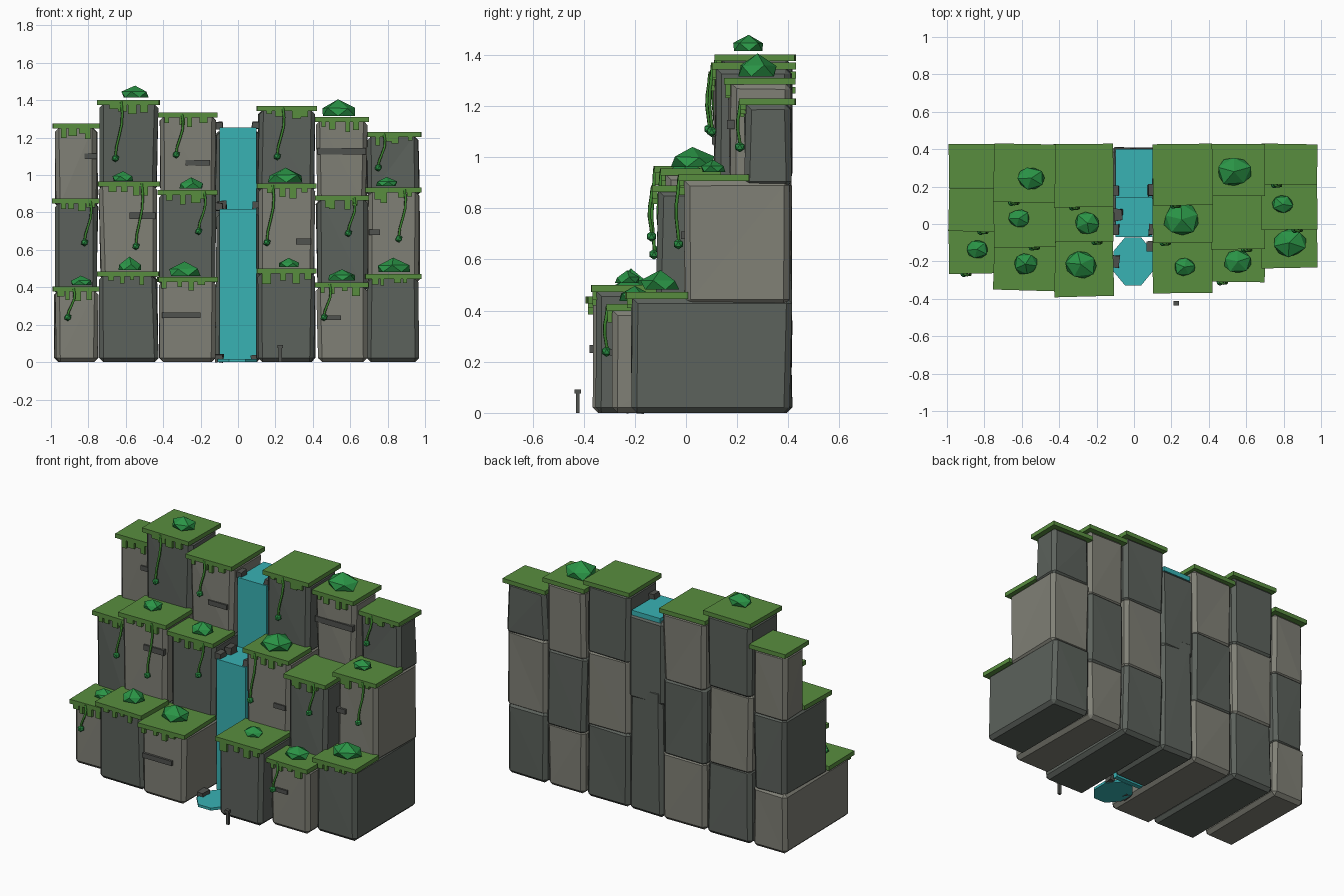
import bpy, bmesh, math, random
from mathutils import Vector, Matrix

if "Cube" in bpy.data.objects:
    bpy.data.objects.remove(bpy.data.objects["Cube"])

random.seed(4)

def material(name, r, g, b):
    m = bpy.data.materials.new(name)
    lin = [((c / 255 + 0.055) / 1.055) ** 2.4 for c in (r, g, b)]
    m.diffuse_color = (*lin, 1)
    m.use_nodes = True
    m.node_tree.nodes["Principled BSDF"].inputs["Base Color"].default_value = m.diffuse_color
    return m

LIGHT = material("light_stone", 128, 128, 118)
DARK = material("dark_stone", 92, 98, 92)
CRACK = material("crack_stone", 80, 82, 78)
MOSS = material("moss", 88, 141, 63)
BUSH = material("bush_green", 42, 148, 70)
VINE = material("vine_green", 64, 140, 50)
WATER = material("water", 56, 178, 180)

def finish(bm, name, mat):
    bmesh.ops.recalc_face_normals(bm, faces=bm.faces[:])
    me = bpy.data.meshes.new(name)
    bm.to_mesh(me)
    bm.free()
    me.materials.append(mat)
    ob = bpy.data.objects.new(name, me)
    bpy.context.collection.objects.link(ob)
    return ob

def add_box(bm, x0, x1, y0, y1, z0, z1, jitter=0.0):
    mat = Matrix.Translation(((x0 + x1) / 2, (y0 + y1) / 2, (z0 + z1) / 2)) @ \
        Matrix.Diagonal((x1 - x0, y1 - y0, z1 - z0, 1))
    verts = bmesh.ops.create_cube(bm, size=1, matrix=mat)["verts"]
    for v in verts:
        v.co += Vector([random.uniform(-jitter, jitter) for _ in range(3)])
    return verts

def box(name, mat, *dims, jitter=0.0):
    bm = bmesh.new()
    add_box(bm, *dims, jitter=jitter)
    return finish(bm, name, mat)

def stone_block(name, mat, x0, x1, y0, y1, z0, z1, chamfer=0.022):
    """Rough block: jittered corners, chamfered everywhere but the front top."""
    bm = bmesh.new()
    verts = add_box(bm, x0, x1, y0, y1, z0, z1)
    for v in verts:
        v.co.x += random.uniform(-0.008, 0.008)
        v.co.y += random.uniform(-0.006, 0.008)
        if v.co.z > (z0 + z1) / 2:
            v.co.z -= random.uniform(0, 0.004)
    top_front = [e for e in bm.edges if all(v.co.z > z1 - 0.03 and v.co.y < y0 + 0.05 for v in e.verts)]
    bmesh.ops.bevel(bm, geom=[e for e in bm.edges if e not in top_front],
                    offset=chamfer, segments=1, affect='EDGES')
    bmesh.ops.triangulate(bm, faces=[f for f in bm.faces if len(f.verts) > 3])
    for v in bm.verts:
        v.co.z = max(v.co.z, 0)
    return finish(bm, name, mat)

# Cliff columns: x range, then (front y, top z) of each tier
COLUMNS = [
    (-0.99, -0.74, ((-0.265, 0.405), (-0.04, 0.875), (0.19, 1.275))),
    (-0.75, -0.42, ((-0.355, 0.485), (-0.125, 0.965), (0.115, 1.402))),
    (-0.43, -0.11, ((-0.388, 0.455), (-0.095, 0.92), (0.09, 1.335))),
    (0.10, 0.42, ((-0.37, 0.50), (-0.10, 0.955), (0.10, 1.37))),
    (0.41, 0.70, ((-0.31, 0.425), (-0.135, 0.89), (0.15, 1.31))),
    (0.68, 0.98, ((-0.235, 0.472), (-0.03, 0.933), (0.21, 1.23))),
]

for c, (x0, x1, tiers) in enumerate(COLUMNS):
    for t, (front, top) in enumerate(tiers):
        floor = 0 if t == 0 else tiers[t - 1][1] - 0.05
        mat = LIGHT if (c + t) % 2 == 0 else DARK
        tag = f"{c + 1}_{t + 1}"
        stone_block("cliff_block_" + tag, mat, x0 + 0.012, x1 - 0.012,
                    front + 0.02, 0.41, floor, top - 0.02)
        # mossy cap reaches back under the next tier
        back = tiers[t + 1][0] + 0.035 if t < 2 else 0.428
        bm = bmesh.new()
        cap = add_box(bm, x0, x1, front, back, top - 0.027, top)
        bmesh.ops.rotate(bm, verts=cap, cent=((x0 + x1) / 2, (front + back) / 2, top),
                         matrix=Matrix.Rotation(random.uniform(-0.03, 0.03), 3, 'Z'))
        # ragged drips on the front lip
        for k in range(4):
            w = random.uniform(0.02, 0.05)
            px = x0 + (x1 - x0 - 0.06) * (k + random.uniform(0.1, 0.8)) / 4 + 0.01
            add_box(bm, px, px + w, front + 0.004, front + 0.024,
                    top - 0.027 - random.uniform(0.015, 0.055), top - 0.015)
        finish(bm, "moss_cap_" + tag, MOSS)

# Horizontal cracks: column, tier, x range, z range
for c, t, x0, x1, z0, z1 in [
        (0, 2, -0.82, -0.755, 1.085, 1.115), (2, 2, -0.28, -0.15, 1.05, 1.08),
        (4, 2, 0.425, 0.685, 1.11, 1.145), (1, 1, -0.58, -0.44, 0.765, 0.80),
        (3, 1, 0.31, 0.39, 0.63, 0.66), (5, 1, 0.70, 0.76, 0.68, 0.71),
        (2, 0, -0.405, -0.20, 0.235, 0.265), (4, 0, 0.47, 0.55, 0.225, 0.25)]:
    y = COLUMNS[c][2][t][0] + 0.02
    box("crack", CRACK, x0, x1, y - 0.009, y + 0.02, z0, z1)

# Hanging vines: column, tier, x, bottom z
for c, t, x, low in [
        (1, 2, -0.645, 1.09), (2, 2, -0.32, 1.11), (3, 2, 0.22, 1.10), (5, 2, 0.76, 1.04),
        (0, 1, -0.81, 0.64), (1, 1, -0.535, 0.62), (2, 1, -0.20, 0.70),
        (3, 1, 0.165, 0.64), (4, 1, 0.60, 0.69), (5, 1, 0.87, 0.66),
        (0, 0, -0.90, 0.24), (4, 0, 0.47, 0.24)]:
    front, top = COLUMNS[c][2][t]
    cu = bpy.data.curves.new("vine", 'CURVE')
    cu.dimensions = '3D'
    cu.bevel_depth = 0.008
    cu.bevel_resolution = 0
    cu.use_fill_caps = True
    sp = cu.splines.new('POLY')
    sp.points.add(5)
    for i, p in enumerate(sp.points):
        f = i / 5
        p.co = (x + 0.012 * math.sin(f * 5) + 0.02 * (1 - f), front - 0.003 + 0.006 * math.cos(f * 6),
                top - 0.01 + (low - top + 0.01) * f, 1)
    cu.materials.append(VINE)
    bpy.context.collection.objects.link(bpy.data.objects.new("vine", cu))
    bm = bmesh.new()
    bmesh.ops.create_icosphere(bm, subdivisions=1, radius=0.021,
                               matrix=Matrix.Translation((x - 0.01, front, low)))
    finish(bm, "vine_bud", BUSH)

# Faceted bushes: x, y, base z, radius, height
for x, y, z, r, h in [
        (-0.55, 0.245, 1.418, 0.072, 0.06), (0.535, 0.28, 1.32, 0.095, 0.085),
        (-0.615, 0.03, 0.972, 0.058, 0.05), (-0.25, 0.005, 0.93, 0.07, 0.06),
        (0.255, 0.025, 0.965, 0.098, 0.078), (0.795, 0.105, 0.945, 0.058, 0.046),
        (-0.84, -0.135, 0.415, 0.06, 0.047), (-0.58, -0.215, 0.495, 0.068, 0.065),
        (-0.285, -0.215, 0.465, 0.09, 0.075), (0.27, -0.23, 0.51, 0.058, 0.045),
        (0.555, -0.20, 0.44, 0.078, 0.06), (0.83, -0.10, 0.485, 0.09, 0.07)]:
    bm = bmesh.new()
    bmesh.ops.create_icosphere(bm, subdivisions=1, radius=1)
    bmesh.ops.rotate(bm, verts=bm.verts[:], matrix=Matrix.Rotation(random.uniform(0, 6), 3, 'Z'))
    for v in bm.verts:
        v.co *= random.uniform(0.92, 1.08)
        v.co = Vector((x + v.co.x * r * 1.08, y + v.co.y * r * 0.92, z + max(v.co.z, -0.05) * h))
    finish(bm, "bush", BUSH)

# Stone core behind the waterfall
stone_block("gorge_core_lower", DARK, -0.12, 0.12, -0.045, 0.405, 0, 0.80)
stone_block("gorge_core_upper", DARK, -0.12, 0.12, 0.165, 0.405, 0.70, 1.235)

# Waterfall sheets: front y, back y, bottom z, top z
for name, y0, y1, z0, z1 in [("lower", -0.07, 0.16, 0, 0.82), ("upper", 0.14, 0.40, 0.80, 1.255)]:
    bm = bmesh.new()
    add_box(bm, -0.10, 0.10, y0, y0 + 0.03, z0, z1)
    add_box(bm, -0.10, 0.10, y0 + 0.03, y1, z1 - 0.03, z1)
    finish(bm, "waterfall_" + name, WATER)

# Octagonal pool
bm = bmesh.new()
bmesh.ops.create_cone(bm, cap_ends=True, segments=8, radius1=0.138, radius2=0.138, depth=0.016,
                      matrix=Matrix.Translation((-0.005, -0.20, 0.008)) @ Matrix.Diagonal((0.83, 1, 1, 1))
                      @ Matrix.Rotation(math.pi / 8, 4, 'Z'))
finish(bm, "pool", WATER)

# Small stones lining the water
for x, y, z in [(-0.10, 0.18, 1.265), (0.095, 0.18, 1.265), (-0.10, -0.03, 0.83), (0.095, -0.03, 0.84),
                (-0.085, 0.05, 0.84), (-0.10, -0.20, 0.022), (0.085, -0.12, 0.022)]:
    s = random.uniform(0.015, 0.022)
    box("water_stone", CRACK, x - s, x + s, y - s * 1.5, y + s * 1.5, z - s, z + s, jitter=0.005)

# Little post in front
bm = bmesh.new()
add_box(bm, 0.217, 0.235, -0.43, -0.416, 0, 0.08)
add_box(bm, 0.212, 0.24, -0.435, -0.411, 0.075, 0.092)
finish(bm, "post", CRACK)
